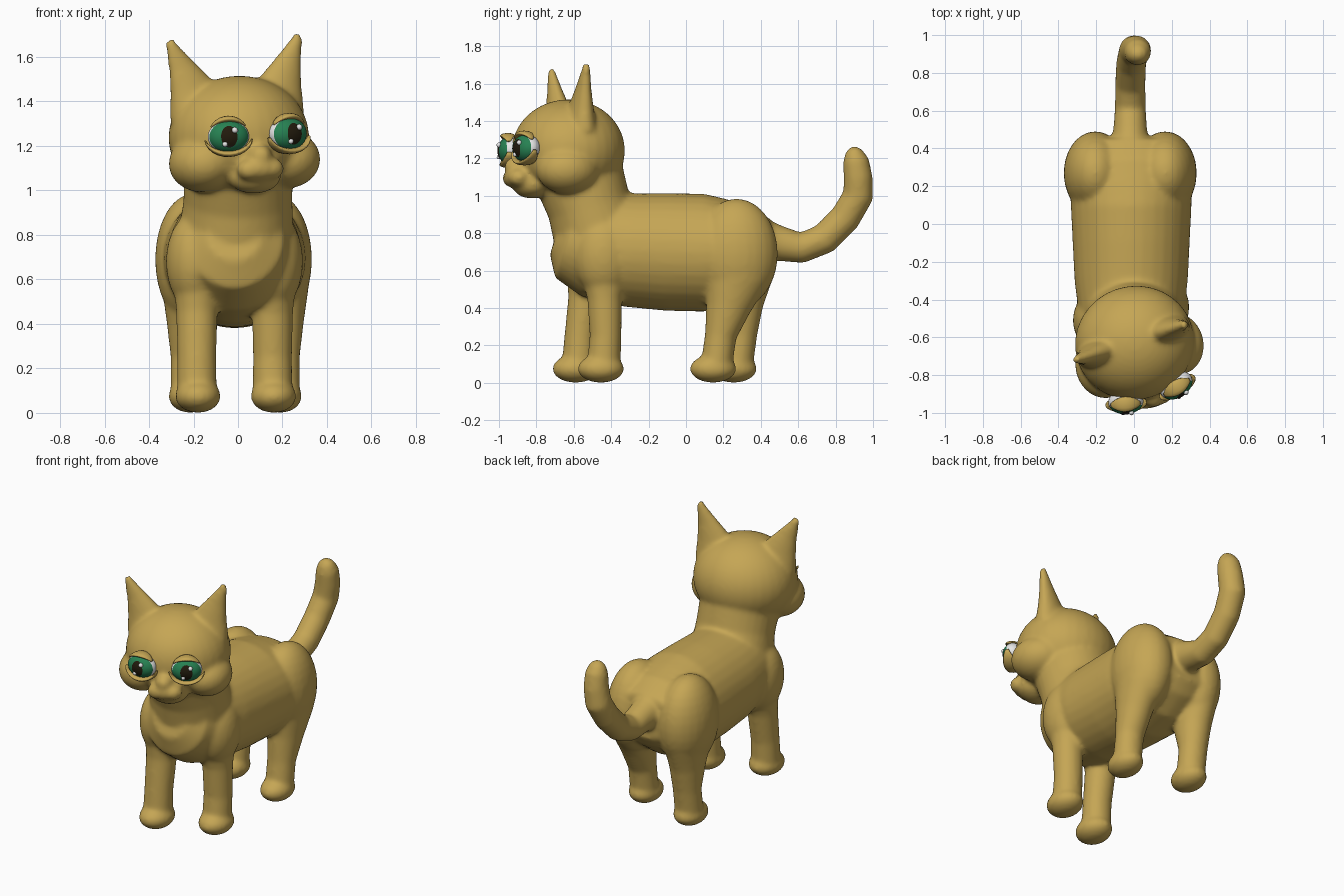
import bpy, bmesh, math
from mathutils import Matrix, Vector

if "Cube" in bpy.data.objects:
    bpy.data.objects.remove(bpy.data.objects["Cube"])


def material(name, rgb):
    m = bpy.data.materials.new(name)
    m.diffuse_color = (*rgb, 1)
    m.use_nodes = True
    m.node_tree.nodes["Principled BSDF"].inputs["Base Color"].default_value = m.diffuse_color
    return m


FUR = material("tan fur", (0.56, 0.38, 0.09))
WHITE = material("eye white", (0.85, 0.85, 0.85))
GREEN = material("iris green", (0.02, 0.22, 0.085))
DARK = material("pupil brown", (0.016, 0.011, 0.004))

# The head is turned and slightly tilted
HEAD = (Matrix.Translation((0, -0.62, 1.24)) @ Matrix.Rotation(math.radians(18), 4, 'Z')
        @ Matrix.Rotation(math.radians(-2.5), 4, 'Y'))
IDENT = Matrix.Identity(4)


def finish(bm, name, mats):
    bmesh.ops.recalc_face_normals(bm, faces=bm.faces[:])
    for f in bm.faces:
        f.smooth = True
    me = bpy.data.meshes.new(name)
    bm.to_mesh(me)
    bm.free()
    for m in mats:
        me.materials.append(m)
    ob = bpy.data.objects.new(name, me)
    bpy.context.collection.objects.link(ob)
    return ob


def ball(bm, centre, radii, frame=IDENT, u=24, v=16):
    mat = frame @ Matrix.Translation(centre) @ Matrix.Diagonal((*radii, 1))
    bmesh.ops.create_uvsphere(bm, u_segments=u, v_segments=v, radius=1, matrix=mat)


def loft(bm, stations, frame=IDENT, side=(1, 0, 0), n=24):
    """Closed tube through (x, y, z, side radius, other radius)."""
    pts = [Vector(s[:3]) for s in stations]
    rings = []
    for i, s in enumerate(stations):
        t = (pts[min(i + 1, len(pts) - 1)] - pts[max(i - 1, 0)]).normalized()
        a = Vector(side)
        a = (a - t * a.dot(t)).normalized()
        b = t.cross(a)
        ring = []
        for k in range(n):
            w = math.tau * k / n
            ring.append(bm.verts.new(
                frame @ (pts[i] + a * s[3] * math.cos(w) + b * s[4] * math.sin(w))))
        rings.append(ring)
    for r, q in zip(rings, rings[1:]):
        for k in range(n):
            bm.faces.new((r[k], r[(k + 1) % n], q[(k + 1) % n], q[k]))
    bm.faces.new(rings[0])
    bm.faces.new(rings[-1])


bm = bmesh.new()

# Torso and neck
loft(bm, [(-.015, y, z, a, b) for y, z, a, b in (
    (-.69, .80, .12, .12), (-.63, .78, .22, .23), (-.5, .74, .275, .285),
    (-.3, .71, .30, .305), (-.1, .70, .31, .315), (.1, .695, .32, .315),
    (.25, .70, .32, .285), (.38, .73, .29, .22), (.46, .735, .2, .14))], n=32)
loft(bm, [(-.01, -.46, .78, .26, .25), (0, -.52, .95, .245, .225),
          (0, -.57, 1.1, .245, .24)], n=32)

# Hind legs with thighs, then front legs with shoulders
for s, x, dy in ((1, .19, 0), (-1, -.215, .11)):
    ball(bm, (s * .185 - .02, .27, .69), (.168, .222, .295))
    loft(bm, [(x, .27 + dy * .2, .58, .13, .18), (x, .225 + dy * .6, .4, .105, .12),
              (x, .185 + dy, .25, .088, .085), (x, .165 + dy, .1, .088, .085)])
    ball(bm, (x, .145 + dy, .075), (.098, .125, .075))
for x, y, top in ((.155, -.43, -.44), (-.185, -.565, -.51)):
    ball(bm, (x * 1.05, top, .68), (.13, .16, .22))
    loft(bm, [(x, top, .65, .11, .14), (x, (y + top) / 2, .45, .093, .093),
              (x, y, .25, .088, .085), (x, y - .01, .1, .09, .09)])
    ball(bm, (x + .005, y - .025, .075), (.103, .125, .075))

# Tail
loft(bm, [(-.02, .38, .77, .11, .12), (-.02, .5, .745, .09, .095),
          (-.02, .62, .722, .082, .083), (-.02, .74, .77, .08, .083),
          (-.015, .85, .88, .08, .083), (.0, .92, 1.0, .08, .083),
          (.015, .92, 1.1, .077, .078), (.02, .908, 1.19, .07, .07),
          (.02, .895, 1.24, .05, .045), (.02, .89, 1.262, .02, .02)])

# Skull, muzzle, nose and chin
ball(bm, (0, -.01, 0), (.318, .302, .275), HEAD, 32, 24)
ball(bm, (0, -.285, -.14), (.10, .085, .065), HEAD)
ball(bm, (0, -.30, -.085), (.055, .07, .055), HEAD)
ball(bm, (0, -.22, -.18), (.12, .10, .075), HEAD)
for s in (1, -1):
    # Cheeks, lip pads and ears
    ball(bm, (s * .2, -.08, -.11), (.15, .17, .13), HEAD)
    ball(bm, (s * .05, -.305, -.145), (.06, .06, .05), HEAD)
    loft(bm, [(s * .185, 0, .12, .135, .085), (s * .215, 0, .24, .10, .058),
              (s * .255, 0, .33, .062, .038), (s * .297, 0, .425, .027, .024),
              (s * .303, 0, .452, .018, .02)], HEAD)

# Blend everything into one continuous coat
coat = finish(bm, "body", [FUR])
remesh = coat.modifiers.new("merge", 'REMESH')
remesh.mode = 'VOXEL'
remesh.voxel_size = 0.012
remesh.use_smooth_shade = True
smooth = coat.modifiers.new("soften", 'SMOOTH')
smooth.factor = 0.5
smooth.iterations = 14

EYE = Vector((.093, .066, .074))
for s, label in ((1, "right"), (-1, "left")):
    frame = (HEAD @ Matrix.Translation((s * .14, -.292, .008))
             @ Matrix.Rotation(math.radians(14 * s), 4, 'Z'))
    shape = frame @ Matrix.Diagonal((*EYE, 1))

    # Eyeball: white, with a green iris by angle from the gaze
    bm = bmesh.new()
    bmesh.ops.create_uvsphere(bm, u_segments=32, v_segments=36, radius=1,
                              matrix=Matrix.Rotation(math.pi / 2, 4, 'X'))
    for f in bm.faces:
        c = f.calc_center_median().normalized()
        f.material_index = 1 if -c.y > math.cos(math.radians(70)) else 0
    bm.transform(shape)
    finish(bm, label + "_eyeball", [WHITE, GREEN])

    # Pupil: thin upright oval lying on the eyeball
    bm = bmesh.new()
    prev = None
    n = 24
    for r in (0.1, 0.4, 0.7, 1.0):
        ring = []
        for k in range(n):
            w = math.tau * k / n
            x, z = .40 * r * math.cos(w), .66 * r * math.sin(w)
            ring.append(bm.verts.new((x, -1.02 * math.sqrt(1 - x * x - z * z), z)))
        if prev is None:
            bm.faces.new(ring)
        else:
            for k in range(n):
                j = (k + 1) % n
                bm.faces.new((prev[k], prev[j], ring[j], ring[k]))
        prev = ring
    bm.transform(shape)
    finish(bm, label + "_pupil", [DARK])

    # Highlights
    bm = bmesh.new()
    for dx, dz, r in ((.28, .38, .014), (-.22, -.45, .012)):
        d = Vector((dx, -1.02 * math.sqrt(1 - dx * dx - dz * dz), dz)) * EYE
        ball(bm, d, (r, r, r), frame, 12, 8)
    finish(bm, label + "_eye_highlights", [WHITE])

    # Upper and lower eyelids
    for lid, lo, hi, wx, wz, depth in (("upper", 35, 145, .095, .08, .04),
                                       ("lower", 190, 350, .108, .078, .045)):
        bm = bmesh.new()
        path = []
        for k in range(13):
            a = math.radians(lo + (hi - lo) * k / 12)
            fade = 0.25 + 0.75 * math.sin(math.pi * k / 12)
            path.append((wx * math.cos(a), -.012, wz * math.sin(a),
                         depth * fade, .014 * fade))
        loft(bm, path, frame, side=(0, 1, 0), n=12)
        finish(bm, f"{label}_{lid}_eyelid", [FUR])
